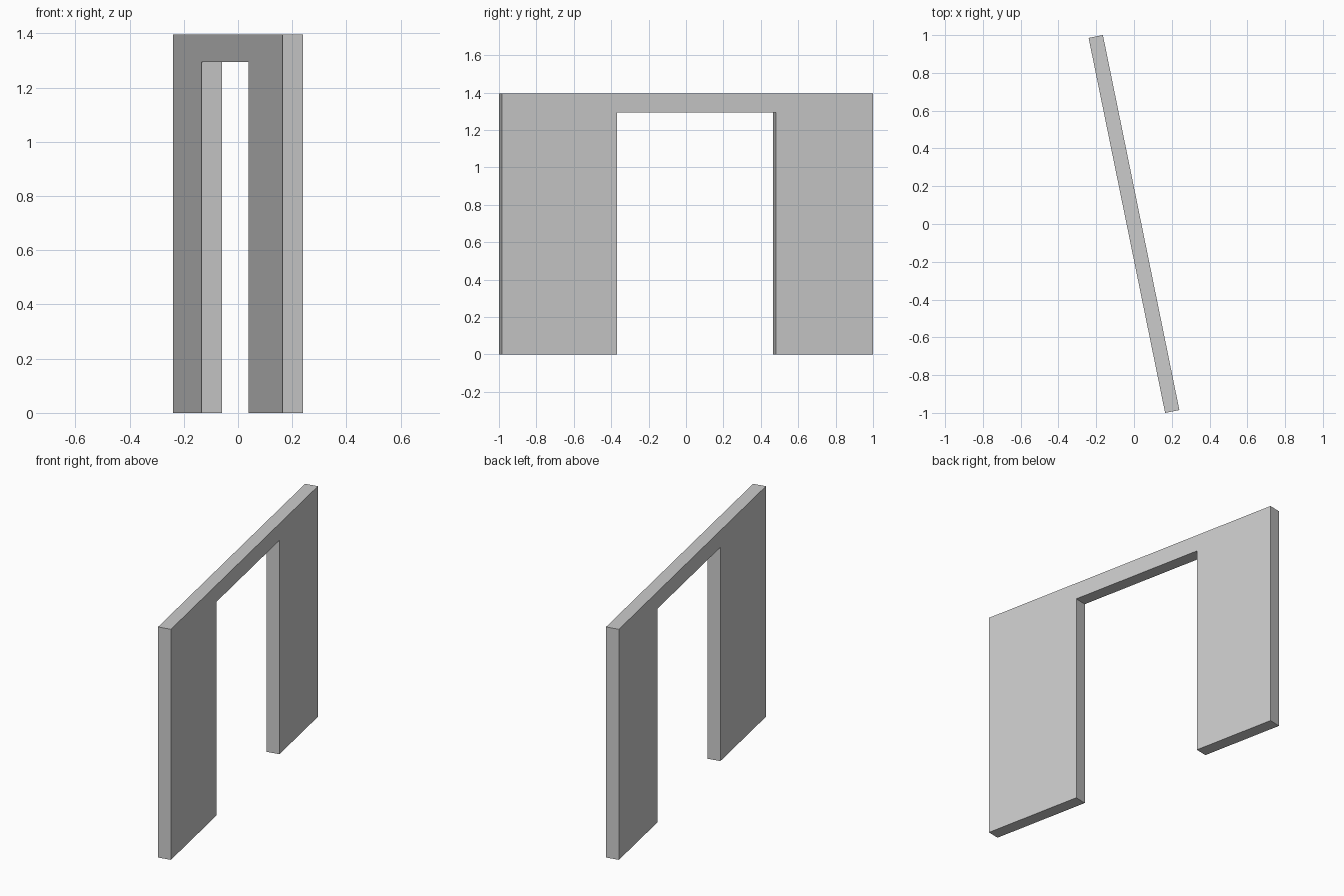
import bpy
import bmesh
import math
from mathutils import Matrix

cube = bpy.data.objects.get("Cube")
if cube:
    bpy.data.objects.remove(cube, do_unlink=True)

# Wall dimensions, measured along its own length
HALF_LENGTH = 1.013
THICKNESS = 0.077
HEIGHT = 1.396
OPENING_START, OPENING_END, OPENING_TOP = -0.385, 0.483, 1.294
TURN = math.radians(11.53)

# Plain grey material
grey = bpy.data.materials.new("light_grey")
grey.use_nodes = True
colour = (0.6, 0.6, 0.6, 1.0)
grey.diffuse_color = colour
grey.node_tree.nodes["Principled BSDF"].inputs["Base Color"].default_value = colour

# Wall outline with the doorway cut from its lower edge
outline = [
    (-HALF_LENGTH, 0), (OPENING_START, 0),
    (OPENING_START, OPENING_TOP), (OPENING_END, OPENING_TOP),
    (OPENING_END, 0), (HALF_LENGTH, 0),
    (HALF_LENGTH, HEIGHT), (-HALF_LENGTH, HEIGHT),
]

# Extrude the outline to the wall thickness and turn it about z
bm = bmesh.new()
face = bm.faces.new([bm.verts.new((-THICKNESS / 2, y, z)) for y, z in outline])
extruded = bmesh.ops.extrude_face_region(bm, geom=[face], use_keep_orig=True)
far_side = [g for g in extruded["geom"] if isinstance(g, bmesh.types.BMVert)]
bmesh.ops.translate(bm, verts=far_side, vec=(THICKNESS, 0, 0))
bmesh.ops.recalc_face_normals(bm, faces=bm.faces)
bm.transform(Matrix.Rotation(TURN, 4, "Z"))

mesh = bpy.data.meshes.new("doorway_wall")
bm.to_mesh(mesh)
bm.free()
mesh.materials.append(grey)
wall = bpy.data.objects.new("doorway_wall", mesh)
bpy.context.collection.objects.link(wall)
